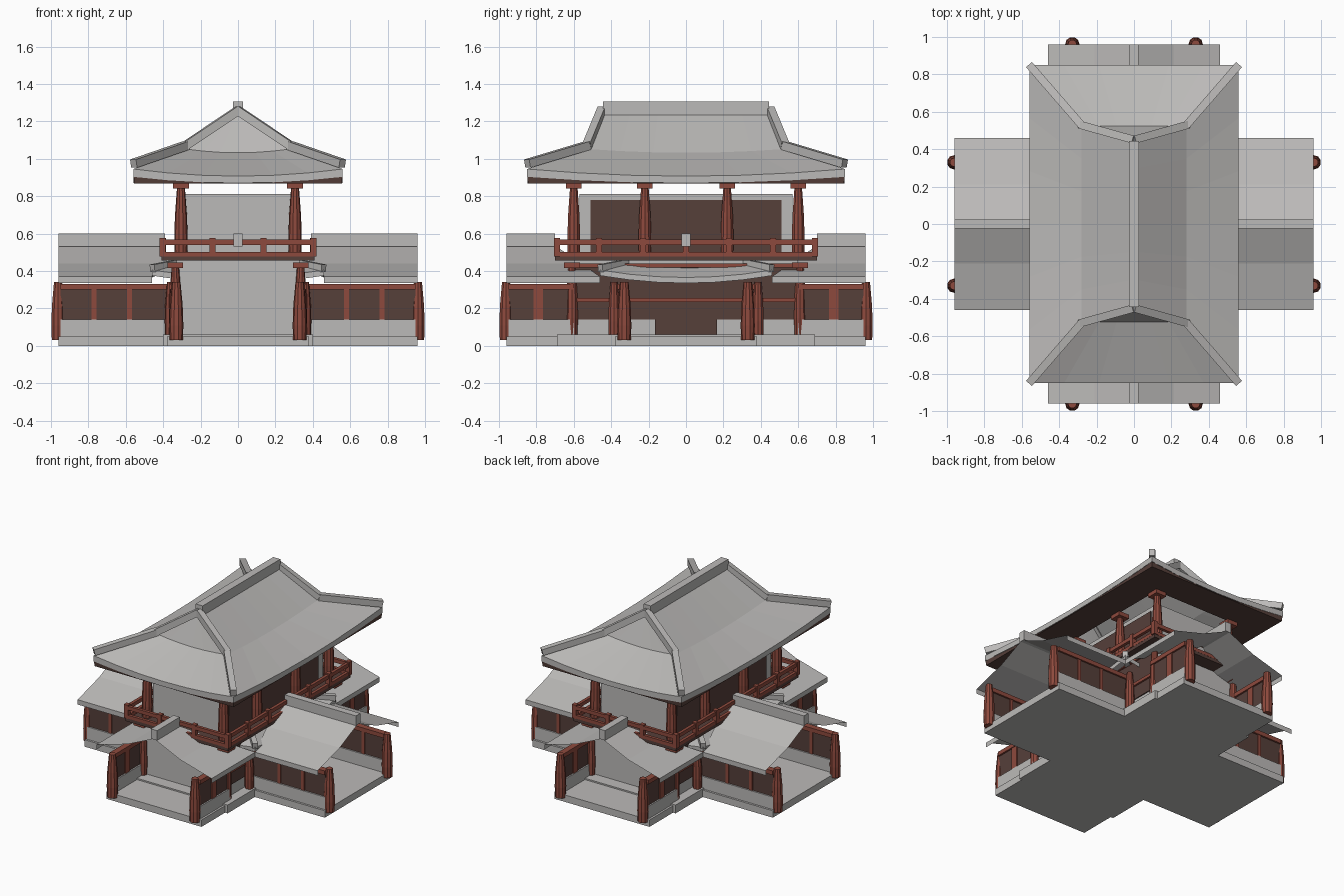
import bpy, bmesh, math
from mathutils import Matrix, Vector

if "Cube" in bpy.data.objects:
    bpy.data.objects.remove(bpy.data.objects["Cube"], do_unlink=True)


def material(name, rgb):
    m = bpy.data.materials.new(name)
    m.use_nodes = True
    m.diffuse_color = (*rgb, 1)
    m.node_tree.nodes["Principled BSDF"].inputs["Base Color"].default_value = (*rgb, 1)
    return m


STONE = material("grey_stone", (0.5, 0.49, 0.48))
RED = material("red_timber", (0.27, 0.068, 0.047))
BROWN = material("dark_brown_wood", (0.092, 0.05, 0.042))


def finish(name, bm, mat, matrix=Matrix()):
    bm.transform(matrix)
    mesh = bpy.data.meshes.new(name)
    bm.to_mesh(mesh)
    bm.free()
    mesh.materials.append(mat)
    bpy.context.collection.objects.link(bpy.data.objects.new(name, mesh))


def box(name, mat, x, y, z, turn=Matrix()):
    """Box from (low, high) ranges."""
    bm = bmesh.new()
    bmesh.ops.create_cube(bm, size=1)
    for v in bm.verts:
        v.co = [r[0] if c < 0 else r[1] for c, r in zip(v.co, (x, y, z))]
    finish(name, bm, mat, turn)


def sym(h):
    return (-h, h)


def around(c, h):
    return (c - h, c + h)


def beam(name, mat, path, w, h):
    """Square beams following a path."""
    for a, b in zip(path, path[1:]):
        a, b = Vector(a), Vector(b)
        bm = bmesh.new()
        bmesh.ops.create_cube(bm, size=1)
        size = Matrix.Diagonal((w, (b - a).length + 0.01, h, 1))
        turn = (b - a).to_track_quat('Y', 'Z').to_matrix().to_4x4()
        finish(name, bm, mat, Matrix.Translation((a + b) / 2) @ turn @ size)


def column(name, x, y, z0, z1, r, capital=True, turn=Matrix()):
    """Swelling timber column with an optional square capital."""
    sides = 10
    bm = bmesh.new()
    rings = []
    for t, s in ((0, 0.92), (0.25, 1), (0.6, 0.9), (1, 0.6)):
        rings.append([bm.verts.new((x + r * s * math.cos(math.tau * i / sides),
                                    y + r * s * math.sin(math.tau * i / sides),
                                    z0 + (z1 - z0) * t)) for i in range(sides)])
    for lo, hi in zip(rings, rings[1:]):
        for i in range(sides):
            j = (i + 1) % sides
            bm.faces.new((lo[i], lo[j], hi[j], hi[i]))
    bm.faces.new(rings[0][::-1])
    bm.faces.new(rings[-1])
    finish(name, bm, RED, turn)
    if capital:
        box(name + "_capital", RED, around(x, 0.042), around(y, 0.042), (z1, z1 + 0.03), turn)


N = 6  # segments per roof side


def ring(bm, hx, hy, z, sag):
    """Rectangular loop whose sides sag towards their middles."""
    corners = [(hx, -hy), (hx, hy), (-hx, hy), (-hx, -hy)]
    out = []
    for k in range(4):
        a, b = Vector(corners[k]), Vector(corners[(k + 1) % 4])
        for i in range(N):
            t = i / N
            p = a.lerp(b, t)
            out.append(bm.verts.new((p.x, p.y, z - sag * (1 - (2 * t - 1) ** 2))))
    return out


def bridge(bm, loops):
    for lo, hi in zip(loops, loops[1:]):
        for i in range(len(lo)):
            j = (i + 1) % len(lo)
            bm.faces.new((lo[i], lo[j], hi[j], hi[i]))


# Stone platform
box("core_platform", STONE, sym(0.4), sym(0.69), (0, 0.06))

# Wings: open-ended porches with curved gable roofs
def wing(side, angle, inner, ridge_in, crease_in, slats, slat_w):
    turn = Matrix.Rotation(angle, 4, 'Z')
    box(side + "_platform", STONE, sym(0.38), (-0.96, -0.3), (0, 0.05), turn)
    for s in (-1, 1):
        wall = (-0.95, -inner)
        c = s * 0.345
        box(side + "_wall_base", STONE, around(c, 0.02), wall, (0.05, 0.14), turn)
        box(side + "_wall_panel", BROWN, around(c, 0.01), wall, (0.14, 0.3), turn)
        box(side + "_wall_beam", RED, around(c, 0.022), wall, (0.3, 0.33), turn)
        for y in slats:
            box(side + "_wall_slat", RED, around(c, 0.017), around(y, slat_w / 2), (0.135, 0.3), turn)
        column(side + "_end_column", s * 0.33, -0.962, 0.03, 0.34, 0.038, False, turn)
    bm = bmesh.new()
    half = [(0.46, 0.335, 0.46), (0.46, 0.37, 0.46), (0.21, 0.44, crease_in)]
    profile = [(-x, z, i) for x, z, i in half] + [(0, 0.535, ridge_in)] + half[::-1]
    rows = [(bm.verts.new((x, -0.96, z)), bm.verts.new((x, -i, z))) for x, z, i in profile]
    for a, b in zip(rows, rows[1:]):
        bm.faces.new((a[0], b[0], b[1], a[1]))
    finish(side + "_roof", bm, STONE, turn)
    box(side + "_roof_ridge", STONE, sym(0.025), (-0.96, -ridge_in), (0.53, 0.6), turn)


for side, angle in (("front_wing", 0), ("back_wing", math.pi)):
    wing(side, angle, 0.6, 0.7, 0.56, (-0.79,), 0.05)
for side, angle in (("left_wing", math.pi / 2), ("right_wing", -math.pi / 2)):
    wing(side, angle, 0.34, 0.39, 0.38, (-0.77, -0.58), 0.025)

# Lower hall
box("lower_hall", STONE, sym(0.33), sym(0.6), (0.06, 0.455))
for s in (-1, 1):
    c = s * 0.333
    box("lower_panel", BROWN, around(c, 0.004), sym(0.59), (0.14, 0.42))
    box("door", BROWN, around(c, 0.006), sym(0.165), (0.06, 0.34))
    for z in (0.245, 0.43):
        box("lower_rail", RED, around(s * 0.335, 0.015), sym(0.62), around(z, 0.011))
    for y in (-0.61, 0.61):
        column("lower_column", s * 0.335, y, 0.06, 0.415, 0.034)
    for y in (-0.385, 0.385):
        column("porch_column", s * 0.36, y, 0.06, 0.34, 0.032, False)

# Skirt roof around the lower hall with corner ridges
bm = bmesh.new()
bridge(bm, [ring(bm, 0.46, 0.46, 0.375, 0.04), ring(bm, 0.46, 0.46, 0.405, 0.04),
            ring(bm, 0.28, 0.28, 0.45, 0.01)])
finish("skirt_roof", bm, STONE)
for sx in (-1, 1):
    for sy in (-1, 1):
        beam("skirt_corner_ridge", STONE,
             [(sx * 0.455, sy * 0.455, 0.415), (sx * 0.28, sy * 0.28, 0.45)], 0.035, 0.04)

# Balcony
box("balcony_floor", BROWN, sym(0.41), sym(0.7), (0.455, 0.478))
for s in (-1, 1):
    for lo, hi in ((0.478, 0.502), (0.54, 0.567)):
        box("balcony_rail_end", RED, sym(0.41), around(s * 0.69, 0.011), (lo, hi))
        box("balcony_rail_side", RED, around(s * 0.4, 0.011), sym(0.7), (lo, hi))
    for x in (-0.403, -0.137, 0.137, 0.403):
        box("balcony_post_end", RED, around(x, 0.016), around(s * 0.69, 0.016), (0.478, 0.576))
    for y in (-0.465, -0.23, 0, 0.23, 0.465):
        box("balcony_post_side", RED, around(s * 0.4, 0.016), around(y, 0.016), (0.478, 0.576))

# Upper hall
box("upper_hall", STONE, sym(0.28), sym(0.57), (0.47, 0.812))
for s in (-1, 1):
    box("upper_panel", BROWN, around(s * 0.282, 0.004), sym(0.51), (0.478, 0.78))
    for y in (-0.6, -0.22, 0.22, 0.6):
        column("upper_column", s * 0.305, y, 0.47, 0.84, 0.036)

# Main hip-and-gable roof
bm = bmesh.new()
eave = ring(bm, 0.56, 0.85, 0.945, 0.038)
mid = ring(bm, 0.28, 0.525, 1.052, 0.02)
bridge(bm, [ring(bm, 0.56, 0.85, 0.903, 0.033), eave, mid])
ridge = [bm.verts.new((0, -0.445 + 0.89 * i / N, 1.25)) for i in range(N + 1)]
loop = mid + mid[:1]
for i in range(N):
    bm.faces.new((loop[i], loop[i + 1], ridge[i + 1], ridge[i]))
    k = 2 * N + i
    bm.faces.new((loop[k], loop[k + 1], ridge[N - i - 1], ridge[N - i]))
    for k, top in ((N + i, ridge[N]), (3 * N + i, ridge[0])):
        bm.faces.new((loop[k], loop[k + 1], top))
finish("main_roof", bm, STONE)

# Timber soffit under the eaves
bm = bmesh.new()
bridge(bm, [ring(bm, 0.33, 0.62, 0.868, 0), ring(bm, 0.555, 0.845, 0.868, 0),
            ring(bm, 0.558, 0.848, 0.903, 0.033)])
finish("eave_soffit", bm, BROWN)

# Roof ridges
box("main_ridge", STONE, sym(0.028), sym(0.443), (1.235, 1.305))
for sx in (-1, 1):
    for sy in (-1, 1):
        beam("hip_ridge", STONE, [(sx * 0.555, sy * 0.845, 0.975), (sx * 0.28, sy * 0.528, 1.07),
                                  (0, sy * 0.45, 1.258)], 0.042, 0.045)
